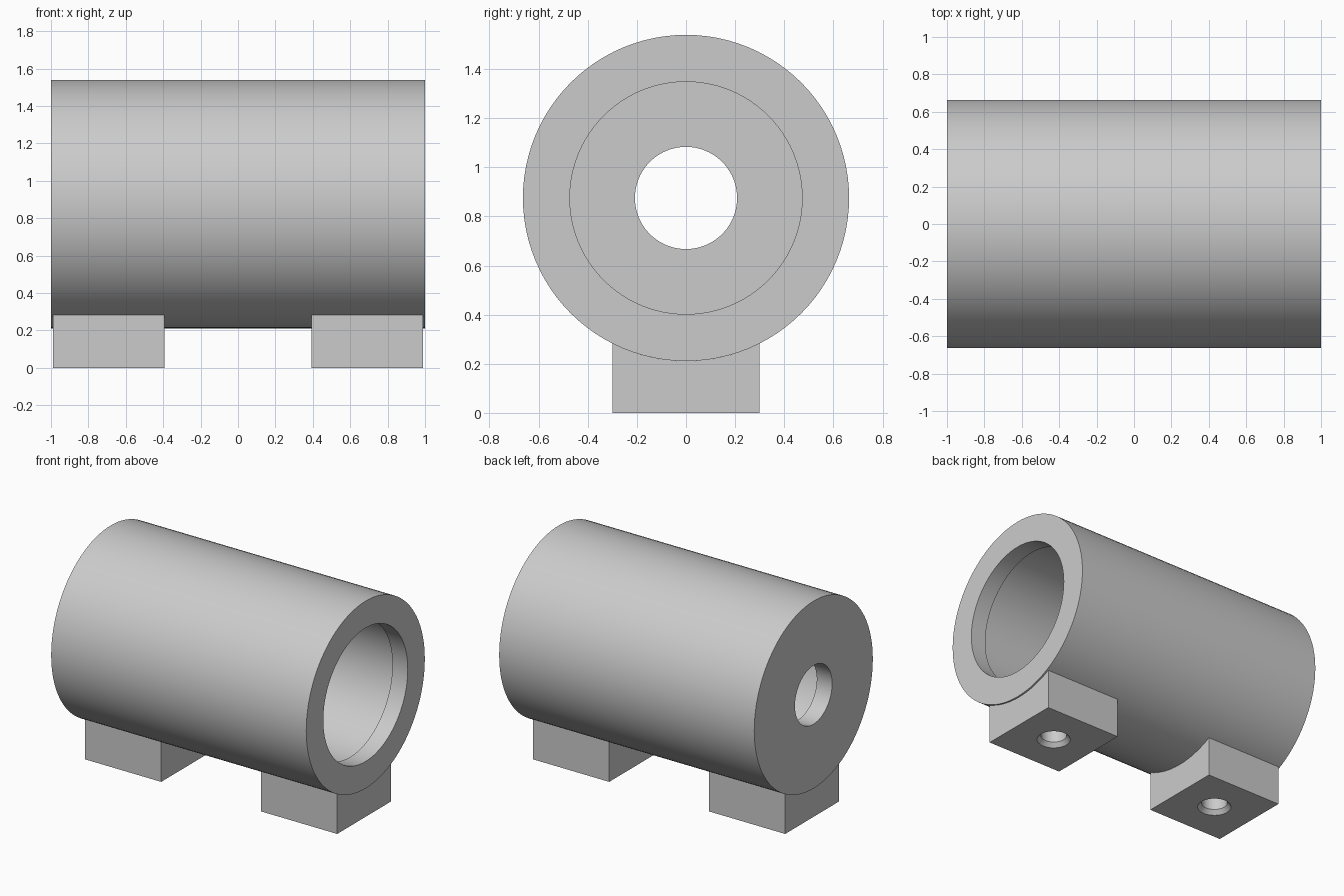
import bpy
import bmesh
import math
from mathutils import Matrix, Vector

cube = bpy.data.objects.get("Cube")
if cube:
    bpy.data.objects.remove(cube, do_unlink=True)

AXIS_Z = 0.875
OUTER_R = 0.664

grey = bpy.data.materials.new("plain_grey")
grey.use_nodes = True
grey.diffuse_color = (0.6, 0.6, 0.6, 1)
grey.node_tree.nodes["Principled BSDF"].inputs["Base Color"].default_value = (0.6, 0.6, 0.6, 1)


def lathe(name, profile, placement, steps=96):
    """Spin a closed (radius, along) profile around local z, then place it."""
    bm = bmesh.new()
    rings = []
    for i in range(steps):
        a = 2 * math.pi * i / steps
        rings.append([bm.verts.new((r * math.cos(a), r * math.sin(a), h)) for r, h in profile])
    n = len(profile)
    for i in range(steps):
        here, there = rings[i], rings[(i + 1) % steps]
        for j in range(n):
            k = (j + 1) % n
            bm.faces.new((here[j], there[j], there[k], here[k]))
    bmesh.ops.remove_doubles(bm, verts=bm.verts, dist=1e-5)
    bmesh.ops.recalc_face_normals(bm, faces=bm.faces)
    bm.transform(placement)
    return finish(name, bm)


def finish(name, bm):
    mesh = bpy.data.meshes.new(name)
    bm.to_mesh(mesh)
    bm.free()
    mesh.materials.append(grey)
    obj = bpy.data.objects.new(name, mesh)
    bpy.context.collection.objects.link(obj)
    return obj


def smooth(obj):
    bpy.ops.object.select_all(action='DESELECT')
    obj.select_set(True)
    bpy.context.view_layer.objects.active = obj
    bpy.ops.object.shade_smooth_by_angle(angle=math.radians(30))


def cut(obj, cutter):
    mod = obj.modifiers.new("cut", 'BOOLEAN')
    mod.operation = 'DIFFERENCE'
    mod.solver = 'EXACT'
    mod.object = cutter
    cutter.hide_render = True
    cutter.hide_set(True)


# Hollow barrel: wide lipped mouth at +x, small hole in the end wall at -x
along_x = Matrix.Translation((0, 0, AXIS_Z)) @ Matrix.Rotation(math.pi / 2, 4, 'Y')
barrel = lathe("barrel", [
    (OUTER_R, -1), (OUTER_R, 1), (0.473, 1), (0.473, 0.88),
    (0.51, 0.88), (0.51, -0.88), (0.208, -0.88), (0.208, -1)], along_x)
smooth(barrel)

# Two saddle feet with chamfered bolt holes underneath
for side, x in (("right", -0.69), ("left", 0.69)):
    bm = bmesh.new()
    # Cross-section: flat base, top following the barrel
    section = [(-0.3, 0), (0.3, 0)]
    for i in range(17):
        y = 0.3 - 0.6 * i / 16
        section.append((y, AXIS_Z - math.sqrt(OUTER_R ** 2 - y * y)))
    base = bm.faces.new([bm.verts.new((x - 0.298, y, z)) for y, z in section])
    ext = bmesh.ops.extrude_face_region(bm, geom=[base])
    moved = [v for v in ext["geom"] if isinstance(v, bmesh.types.BMVert)]
    bmesh.ops.translate(bm, verts=moved, vec=Vector((0.596, 0, 0)))
    bmesh.ops.recalc_face_normals(bm, faces=bm.faces)
    foot = finish(side + "_foot", bm)

    drill = lathe(side + "_foot_drill", [
        (0, -0.02), (0.11, -0.02), (0.11, 0), (0.085, 0.03), (0.085, 0.25), (0, 0.25)],
        Matrix.Translation((x, 0, 0)), 48)
    cut(foot, drill)
    smooth(foot)
